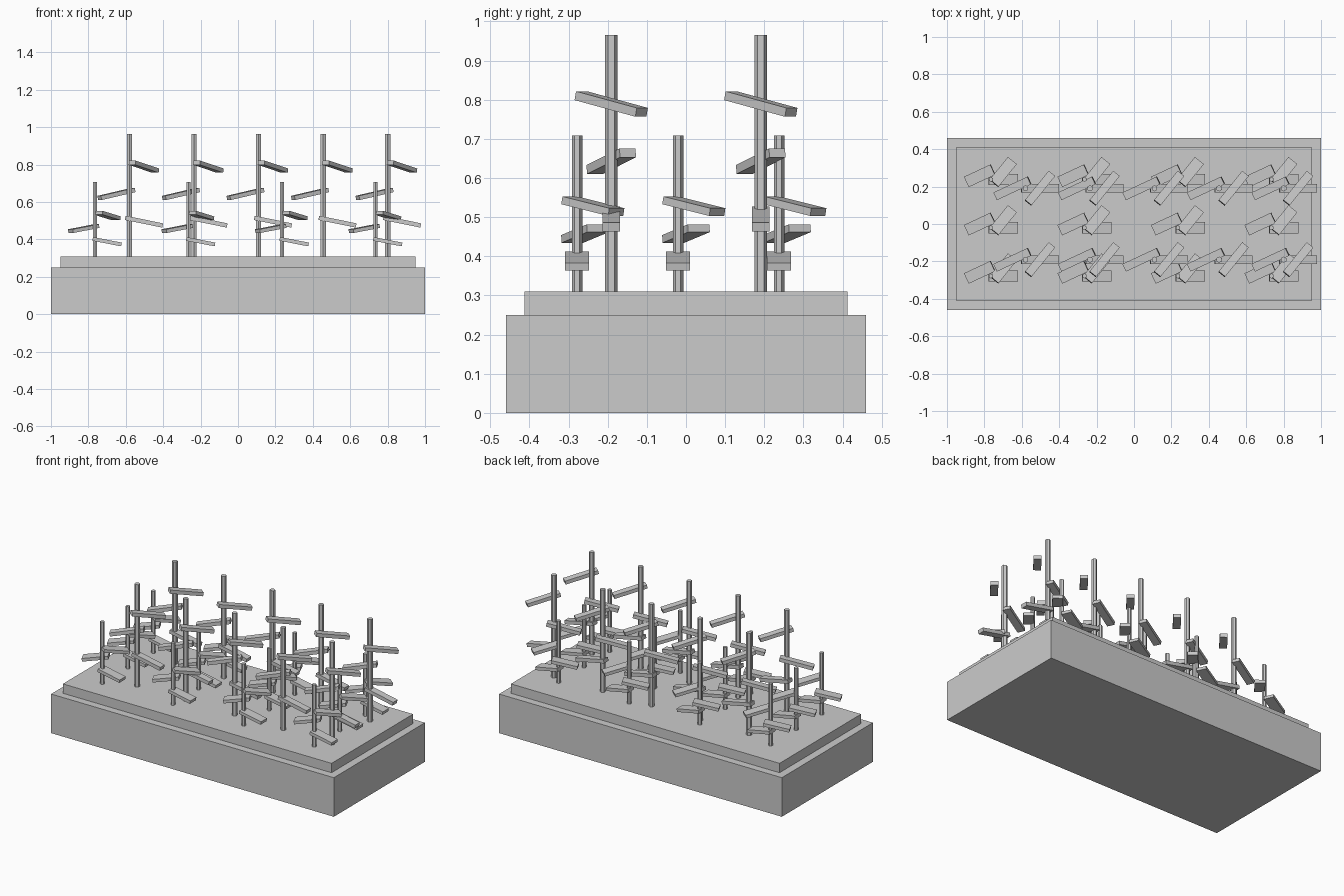
import bpy
from math import radians

if "Cube" in bpy.data.objects:
    bpy.data.objects.remove(bpy.data.objects["Cube"])


def box(name, loc, size, rot=(0, 0, 0)):
    bpy.ops.mesh.primitive_cube_add(size=1, location=loc, rotation=rot)
    ob = bpy.context.object
    ob.name = name
    ob.scale = size
    return ob


SOIL_TOP = 0.31


def plant(kind, x, y, top, radius, leaf_size, leaves):
    # six-sided stem, sunk slightly into the soil
    bottom = SOIL_TOP - 0.01
    bpy.ops.mesh.primitive_cylinder_add(
        vertices=6, radius=radius, depth=top - bottom,
        location=(x, y, (top + bottom) / 2))
    bpy.context.object.name = kind + "_stem"
    # drooping slab leaves: offset from stem, height, droop, heading
    for dx, dy, z, droop, yaw in leaves:
        box(kind + "_leaf", (x + dx, y + dy, z), leaf_size,
            (0, radians(droop), radians(yaw)))


# planter box and soil bed
box("planter_box", (0, 0, 0.125), (2, 0.92, 0.25))
box("soil_bed", (0, 0, 0.28), (1.9, 0.824, 0.06))

TALL_LEAVES = [(0.077, 0, 0.495, 11.5, 0),
               (-0.07, 0, 0.643, -12, 25),
               (0.077, 0, 0.789, 12, 51)]
SMALL_LEAVES = [(0.065, 0, 0.388, 11, 0),
                (-0.06, 0.02, 0.458, -10, 25),
                (0.065, 0.04, 0.528, 11, 51)]

# two rows of tall plants
for y in (-0.191, 0.191):
    for i in range(5):
        plant("tall_plant", -0.58 + 0.345 * i, y, 0.965, 0.0165,
              (0.204, 0.045, 0.023), TALL_LEAVES)

# three rows of small plants
for y in (-0.278, -0.02, 0.238):
    for i in range(4):
        plant("small_plant", -0.765 + 0.5 * i, y, 0.708, 0.013,
              (0.157, 0.061, 0.02), SMALL_LEAVES)
